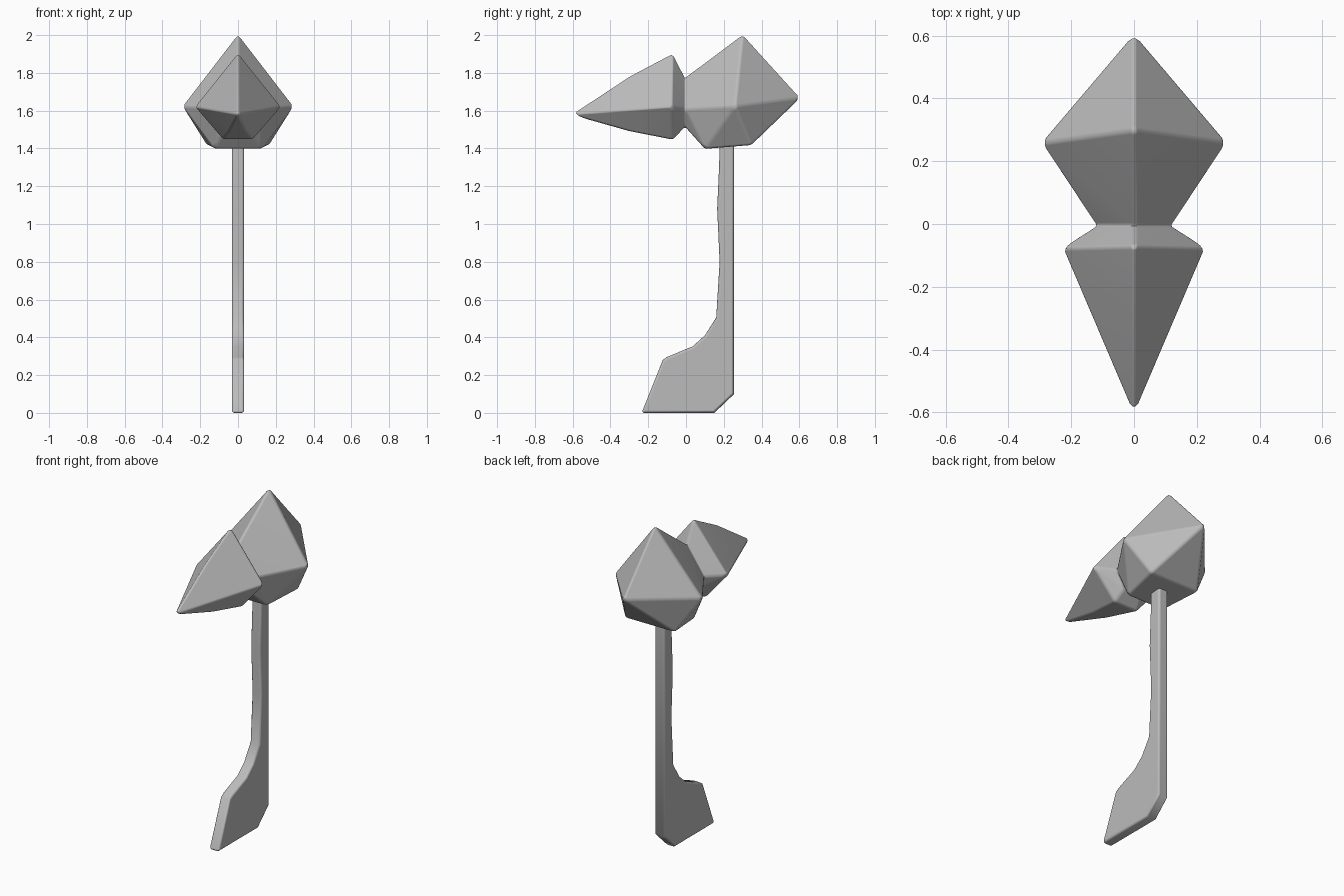
import bpy, bmesh, math

if "Cube" in bpy.data.objects:
    bpy.data.objects.remove(bpy.data.objects["Cube"])

grey = bpy.data.materials.new("plain grey")
grey.diffuse_color = (0.5, 0.5, 0.5, 1)
grey.use_nodes = True
grey.node_tree.nodes["Principled BSDF"].inputs["Base Color"].default_value = grey.diffuse_color


def finish(bm, name, width, segments, angle):
    """Turn a bmesh into a smooth-shaded object with softened edges."""
    bmesh.ops.recalc_face_normals(bm, faces=bm.faces[:])
    for f in bm.faces:
        f.smooth = True
    me = bpy.data.meshes.new(name)
    bm.to_mesh(me)
    bm.free()
    me.materials.append(grey)
    ob = bpy.data.objects.new(name, me)
    bpy.context.collection.objects.link(ob)
    bev = ob.modifiers.new("soft edges", 'BEVEL')
    bev.width = width
    bev.segments = segments
    bev.limit_method = 'ANGLE'
    bev.angle_limit = math.radians(angle)
    bev.harden_normals = True
    return ob


def hull(bm, half_points):
    """Convex hull of points mirrored over x = 0."""
    pts = {(s * x, y, z) for x, y, z in half_points for s in (1, -1)}
    pts = {(x + 0.0, y, z) for x, y, z in pts}
    verts = [bm.verts.new(p) for p in sorted(pts)]
    res = bmesh.ops.convex_hull(bm, input=verts)
    inner = [v for v in res["geom_interior"] if isinstance(v, bmesh.types.BMVert)]
    if inner:
        bmesh.ops.delete(bm, geom=inner, context='VERTS')


# Stone head: a big rear gem and a front spike sharing a narrow neck
NECK_Y = -0.005
neck = [(0, NECK_Y, 1.78), (0.12, NECK_Y, 1.61), (0.06, NECK_Y, 1.515)]
rear = [(0, 0.30, 2.008), (0.295, 0.26, 1.625), (0.125, 0.10, 1.398),
        (0.165, 0.345, 1.418), (0, 0.607, 1.67)]
spike = [(0, -0.07, 1.907), (0.229, -0.075, 1.62), (0.08, -0.07, 1.447),
         (0, -0.30, 1.785), (0.137, -0.30, 1.605), (0.045, -0.30, 1.492),
         (0, -0.612, 1.58)]
bm = bmesh.new()
hull(bm, neck + rear)
hull(bm, neck + spike)
caps = [f for f in bm.faces if all(abs(v.co.y - NECK_Y) < 1e-4 for v in f.verts)]
bmesh.ops.delete(bm, geom=caps, context='FACES')
loose = [e for e in bm.edges if not e.link_faces]
bmesh.ops.delete(bm, geom=loose, context='EDGES')
bmesh.ops.remove_doubles(bm, verts=bm.verts[:], dist=1e-4)
bmesh.ops.dissolve_limit(bm, angle_limit=math.radians(2),
                         verts=bm.verts[:], edges=bm.edges[:])
finish(bm, "stone_head", 0.012, 3, 8)

# Handle: side profile (y, z) extruded across x, with a flared foot
profile = [(-0.235, 0.0), (0.15, 0.0), (0.255, 0.10), (0.255, 1.48),
           (0.18, 1.48), (0.175, 1.30), (0.165, 1.08), (0.178, 0.80),
           (0.16, 0.505), (0.10, 0.41), (0.035, 0.352), (-0.10, 0.296),
           (-0.123, 0.28)]
HALF = 0.033
bm = bmesh.new()
face = bm.faces.new([bm.verts.new((-HALF, y, z)) for y, z in profile])
res = bmesh.ops.extrude_face_region(bm, geom=[face])
moved = [g for g in res["geom"] if isinstance(g, bmesh.types.BMVert)]
bmesh.ops.translate(bm, verts=moved, vec=(2 * HALF, 0, 0))
finish(bm, "handle", 0.014, 3, 50)
